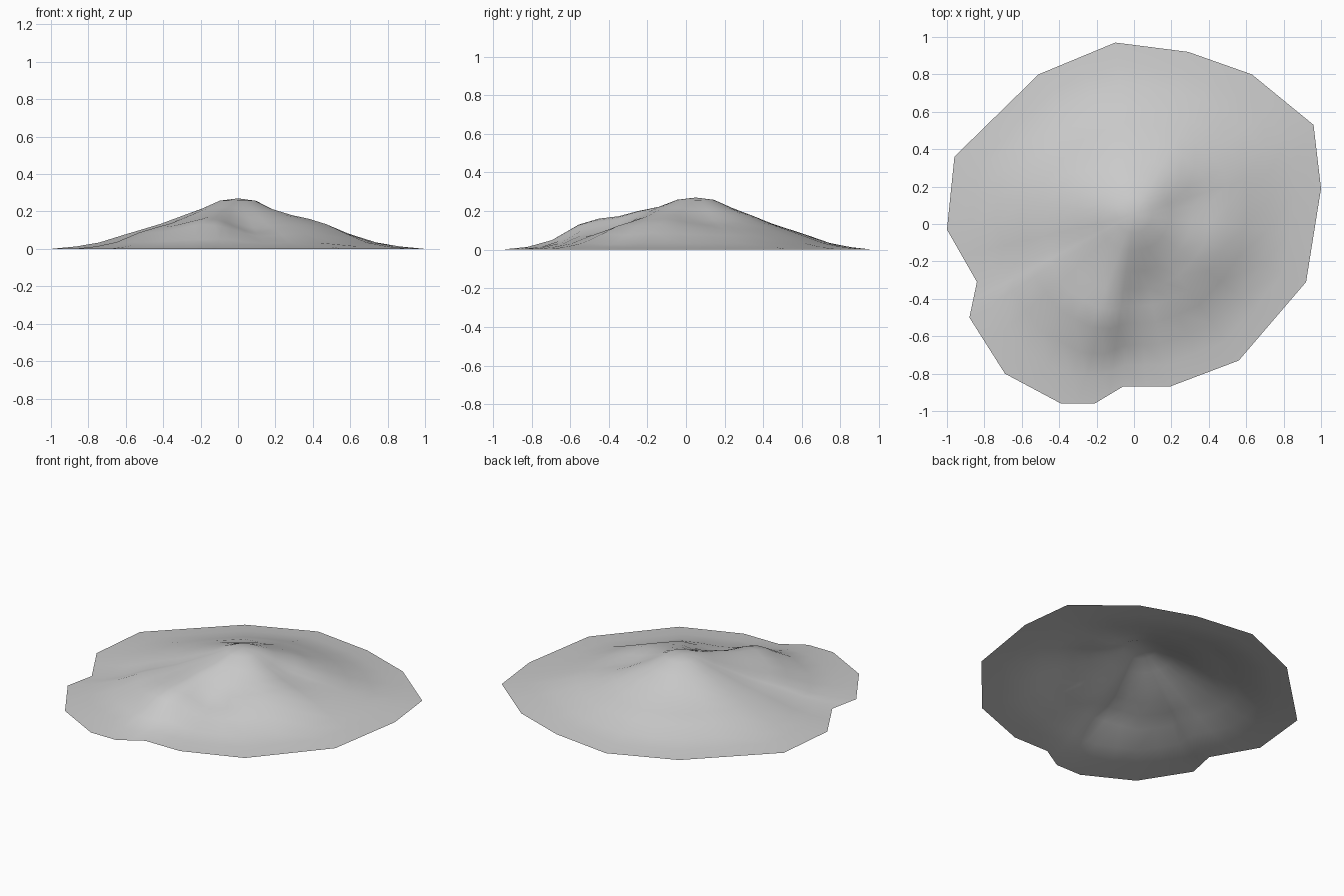
import bpy
import bmesh
from math import exp
from mathutils import Vector

default_cube = bpy.data.objects.get("Cube")
if default_cube:
    bpy.data.objects.remove(default_cube, do_unlink=True)

# Ground outline of the mound, counter-clockwise from the back
OUTLINE = [(-.1, .97), (-.51, .8), (-.96, .36), (-1, -.03), (-.84, -.31),
           (-.88, -.5), (-.69, -.8), (-.39, -.96), (-.21, -.96), (-.06, -.87),
           (.19, -.87), (.56, -.73), (.92, -.31), (1, .19), (.96, .53),
           (.63, .8), (.29, .92)]
SUMMIT = Vector((0, .05))

# General slope: (fraction of the way to the rim, height)
SLOPE = [(0, .27), (.1, .258), (.2, .215), (.32, .172), (.42, .135),
         (.52, .105), (.62, .075), (.75, .034), (.87, .013), (1, 0)]

# Ridges, shelves and hollows: (x, y, radius, height change)
BUMPS = [(-.17, -.5, .19, .06), (-.1, -.25, .12, .02),
         (.1, -.38, .14, -.035), (.14, -.68, .15, -.01),
         (.42, -.14, .16, .03), (.24, -.36, .12, .025),
         (.3, .1, .12, -.025), (.2, .3, .13, .012),
         (-.22, .36, .07, -.015), (-.5, -.3, .14, .012),
         (.5, -.36, .1, -.015)]


def height(point, fraction, base):
    fade = min(1, (1 - fraction) * 3)
    relief = sum(change * exp(-((point - Vector((x, y))).length / radius) ** 2)
                 for x, y, radius, change in BUMPS)
    return max(0, base + relief * fade)


def spoke_ends():
    # Each rim edge is split once, keeping its straight line
    corners = [Vector(corner) for corner in OUTLINE]
    for here, there in zip(corners, corners[1:] + corners[:1]):
        yield here
        yield here.lerp(there, .5)


# Open mound surface, lofted in rings from the summit to the rim
bm = bmesh.new()
ends = list(spoke_ends())
peak = bm.verts.new((*SUMMIT, SLOPE[0][1]))
rings = []
for fraction, base in SLOPE[1:]:
    ring = []
    for end in ends:
        # Inner rings are rounder than the rim
        direction = (end - SUMMIT).normalized()
        rounded = SUMMIT + direction * .96
        target = rounded.lerp(end, fraction)
        point = SUMMIT.lerp(target, fraction)
        ring.append(bm.verts.new((*point, height(point, fraction, base))))
    rings.append(ring)

count = len(ends)
for i in range(count):
    j = (i + 1) % count
    bm.faces.new((peak, rings[0][i], rings[0][j]))
    for inner, outer in zip(rings, rings[1:]):
        bm.faces.new((inner[i], outer[i], outer[j], inner[j]))

mesh = bpy.data.meshes.new("dirt_mound")
bm.to_mesh(mesh)
bm.free()
mound = bpy.data.objects.new("dirt_mound", mesh)
bpy.context.collection.objects.link(mound)
mesh.shade_smooth()

# Plain grey surface
grey = bpy.data.materials.new("plain grey")
grey.use_nodes = True
colour = (.6, .6, .6, 1)
grey.diffuse_color = colour
grey.node_tree.nodes["Principled BSDF"].inputs["Base Color"].default_value = colour
mesh.materials.append(grey)
